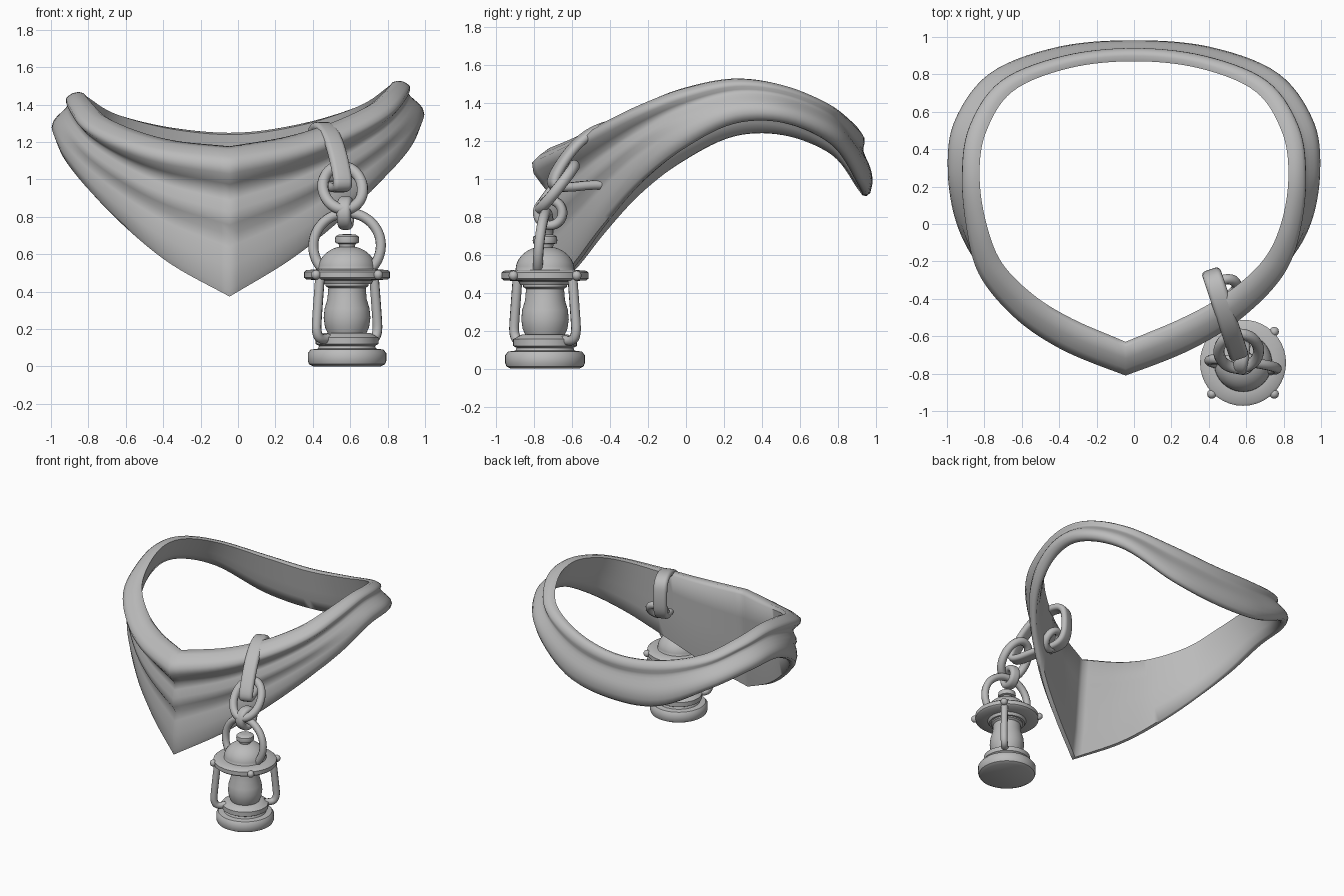
import bpy, bmesh
from math import sin, cos, pi, radians
from mathutils import Vector, Matrix

if "Cube" in bpy.data.objects:
    bpy.data.objects.remove(bpy.data.objects["Cube"])

grey = bpy.data.materials.new("plain_grey")
grey.use_nodes = True
grey.diffuse_color = (0.5, 0.5, 0.5, 1)
grey.node_tree.nodes["Principled BSDF"].inputs["Base Color"].default_value = (0.5, 0.5, 0.5, 1)


def add_mesh(name, bm, angle=40):
    bmesh.ops.recalc_face_normals(bm, faces=bm.faces)
    mesh = bpy.data.meshes.new(name)
    bm.to_mesh(mesh)
    bm.free()
    mesh.materials.append(grey)
    ob = bpy.data.objects.new(name, mesh)
    bpy.context.collection.objects.link(ob)
    bpy.ops.object.select_all(action='DESELECT')
    ob.select_set(True)
    bpy.context.view_layer.objects.active = ob
    bpy.ops.object.shade_smooth_by_angle(angle=radians(angle))
    return ob


def spline(a, b, c, d, t):
    return 0.5 * (2 * b + (c - a) * t + (2 * a - 5 * b + 4 * c - d) * t ** 2
                  + (3 * b - a - 3 * c + d) * t ** 3)


def bridge(bm, rings, closed):
    n = len(rings[0])
    for i in range(len(rings) if closed else len(rings) - 1):
        a, b = rings[i], rings[(i + 1) % len(rings)]
        for j in range(n):
            k = (j + 1) % n
            bm.faces.new((a[j], a[k], b[k], b[j]))


# Collar: top edge, bottom edge, and blend from the folded front to the plain side
stations = [
    ((0, -.66, 1.155), (0, -.74, .375), 0),
    ((.3, -.535, 1.20), (.3, -.58, .55), .05),
    ((.53, -.40, 1.27), (.53, -.44, .73), .2),
    ((.72, -.22, 1.36), (.75, -.25, .94), .45),
    ((.815, -.01, 1.44), (.895, -.02, 1.12), .8),
    ((.855, .25, 1.49), (.95, .25, 1.255), 1),
    ((.82, .50, 1.46), (.93, .52, 1.26), 1.1),
    ((.67, .73, 1.37), (.75, .78, 1.15), 1.3),
    ((.36, .86, 1.28), (.40, .92, .96), 1.5),
    ((0, .90, 1.24), (0, .95, .91), 1.5),
]
# Cross-section: distance down the band, bulge at the front, bulge at the side
section = [
    (0, -.03, -.03), (-.03, 0, 0), (-.01, .06, .03), (.04, .11, .045), (.09, .143, .055),
    (.16, .13, .05), (.23, .085, .035), (.28, .05, .03), (.34, .052, .035), (.42, .067, .045),
    (.51, .057, .06), (.58, .02, .067), (.66, .027, .072), (.8, .032, .065), (.95, .022, .035),
    (1, .01, 0), (.99, -.02, -.02), (.75, -.03, -.03), (.5, -.03, -.03), (.25, -.03, -.03),
]


def collar_half():
    rows = [(Vector(t), Vector(b), k) for t, b, k in stations]
    flip = Vector((-1, 1, 1))
    t, b, k = rows[-2]
    after = (t * flip, b * flip, k)
    before = tuple(2 * p - q for p, q in zip(rows[0], rows[1]))
    rows = [before] + rows + [after]
    out, steps = [], 7
    for i in range(1, len(rows) - 2):
        for s in range(steps):
            out.append([spline(*[rows[i + o][c] for o in (-1, 0, 1, 2)], s / steps)
                        for c in range(3)])
    return out + [rows[-2]]


def collar_ring(bm, top, bottom, k, side):
    out = (top + bottom) / 2 - Vector((0, .1, 0))
    out = Vector((out.x, out.y, 0)).normalized()
    blend = min(max(k, 0), 1)
    thin = 1 - .7 * max(0, k - 1)
    ring = []
    for s, front, flank in section:
        bulge = front + (flank - front) * blend
        if bulge > 0:
            bulge *= thin
        p = top.lerp(bottom, s) + out * bulge
        p.x = p.x * side - .045 * (1 - blend) ** 2
        p.z += .035 * p.x
        ring.append(bm.verts.new(p))
    return ring


bm = bmesh.new()
half = collar_half()
rings = [collar_ring(bm, *row, 1) for row in half]
rings += [collar_ring(bm, *row, -1) for row in half[-2:0:-1]]
bridge(bm, rings, True)
add_mesh("collar", bm, 65)

# Lantern turned parts
LX, LY = .583, -.742


def lathe(name, profile, sides=40):
    bm = bmesh.new()
    rings = [[bm.verts.new((LX + r * cos(2 * pi * j / sides), LY + r * sin(2 * pi * j / sides), z))
              for j in range(sides)] for r, z in profile]
    bridge(bm, rings, False)
    bm.faces.new(rings[0])
    bm.faces.new(rings[-1])
    add_mesh(name, bm)


lathe("lantern_base", [(.18, 0), (.203, .012), (.21, .03), (.21, .07), (.195, .09), (.155, .095),
                       (.15, .11), (.168, .12), (.168, .155), (.14, .17), (.12, .18)])
lathe("lantern_glass", [(.1, .17), (.118, .21), (.125, .26), (.12, .31), (.105, .36),
                        (.1, .42), (.115, .43), (.115, .47)])
lathe("lantern_brim", [(.13, .44), (.14, .46), (.218, .465), (.23, .475), (.23, .505),
                       (.218, .515), (.16, .52)])
lathe("lantern_dome", [(.165, .51)] + [(.155 * cos(a * pi / 20), .52 + .125 * sin(a * pi / 20))
                                       for a in range(9)])
lathe("lantern_knob", [(.04, .63), (.045, .655), (.062, .66), (.065, .675), (.062, .695),
                       (.045, .705), (.02, .707)], 24)

# Four rivets around the brim
for i in range(4):
    a = pi / 4 + i * pi / 2
    bm = bmesh.new()
    bmesh.ops.create_uvsphere(bm, u_segments=12, v_segments=8, radius=.026,
                              matrix=Matrix.Translation((LX + .235 * cos(a), LY + .235 * sin(a), .49)))
    add_mesh("brim_rivet", bm)


def wire(name, points, radius, width=0, centre=(0, 0, 0), across=(1, 0, 0), up=(0, 0, 1), closed=True):
    """Planar wire drawn in the plane of two directions, as a mesh."""
    x = Vector(across).normalized()
    z = x.cross(Vector(up)).normalized()
    y = z.cross(x)
    curve = bpy.data.curves.new(name, 'CURVE')
    curve.dimensions = '3D'
    curve.twist_mode = 'Z_UP'
    curve.fill_mode = 'FULL'
    curve.bevel_depth, curve.extrude, curve.bevel_resolution = radius, width, 3
    curve.use_fill_caps = True
    sp = curve.splines.new('NURBS')
    sp.points.add(len(points) - 1)
    for p, (u, v) in zip(sp.points, points):
        p.co = (u, v, 0, 1)
    sp.use_cyclic_u, sp.use_endpoint_u, sp.order_u, sp.resolution_u = closed, not closed, 3, 6
    curve.materials.append(grey)
    ob = bpy.data.objects.new(name, curve)
    ob.matrix_world = Matrix.Translation(centre) @ Matrix((x, y, z)).transposed().to_4x4()
    bpy.context.collection.objects.link(ob)
    bpy.ops.object.select_all(action='DESELECT')
    ob.select_set(True)
    bpy.context.view_layer.objects.active = ob
    bpy.ops.object.convert(target='MESH')


def oval(a, b, n=16):
    return [(a * cos(2 * pi * i / n) * 1.03, b * sin(2 * pi * i / n) * 1.03) for i in range(n)]


# Two side bars on the lantern
for side in (1, -1):
    wire("lantern_bar", [(.14, .15), (.2, .14), (.232, .18), (.228, .26), (.205, .47)], .026,
         centre=(LX, LY, 0), across=(side, side, 0), closed=False)

# Carrying ring and chain
wire("carrying_ring", oval(.18, .175), .027, centre=(LX, LY - .01, .645), across=(1, -.12, 0), up=(0, .1, 1))
wire("lower_link", oval(.065, .065), .024, .014, centre=(.575, -.715, .82), across=(.15, 1, 0))
wire("middle_link", oval(.105, .145), .03, centre=(.56, -.68, .955), across=(1, .1, 0), up=(0, .8, 1))
wire("inner_link", oval(.06, .07), .028, centre=(.49, -.34, 1), across=(1, .3, 0), up=(0, .8, 1))

# Flat strap hooked over the collar's upper fold
wire("collar_strap", [(-.23, 1.02), (-.24, 1.16), (-.22, 1.27), (-.1, 1.29), (.04, 1.23), (.15, 1.12),
                      (.24, .97), (.17, .95), (0, .97), (-.16, .96)],
     .024, .028, centre=(.49, -.49, 0), across=(.14, -.42, 0))
